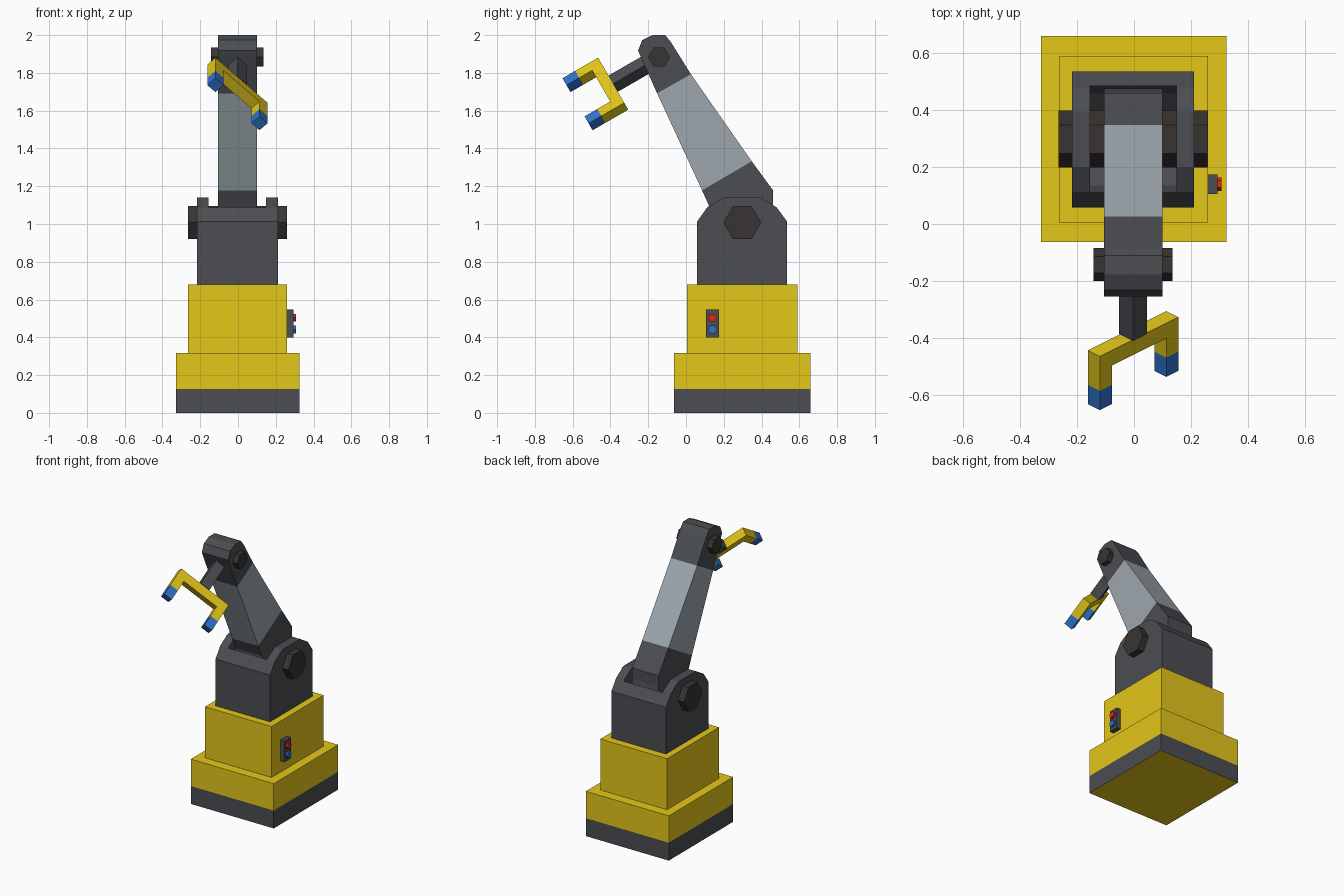
import bpy, bmesh
from math import cos, sin, radians
from mathutils import Vector, Matrix

if "Cube" in bpy.data.objects:
    bpy.data.objects.remove(bpy.data.objects["Cube"])

CX = -0.003  # centre plane of the machine


def mat(name, rgb):
    m = bpy.data.materials.new(name)
    m.diffuse_color = (*rgb, 1)
    m.use_nodes = True
    m.node_tree.nodes["Principled BSDF"].inputs["Base Color"].default_value = m.diffuse_color
    return m


YELLOW = mat("yellow_paint", (0.78, 0.57, 0.01))
DARK = mat("dark_grey", (0.07, 0.075, 0.085))
LIGHT = mat("light_grey", (0.34, 0.39, 0.43))
BOLT = mat("bolt_brown", (0.04, 0.034, 0.032))
BLUE = mat("blue_rubber", (0.03, 0.17, 0.6))
RED = mat("red_button", (0.75, 0.02, 0.01))


def make(name, bm, material):
    bmesh.ops.recalc_face_normals(bm, faces=bm.faces)
    me = bpy.data.meshes.new(name)
    bm.to_mesh(me)
    bm.free()
    me.materials.append(material)
    ob = bpy.data.objects.new(name, me)
    bpy.context.collection.objects.link(ob)
    return ob


def box(name, lo, hi, material, matrix=Matrix()):
    lo, hi = Vector(lo), Vector(hi)
    bm = bmesh.new()
    bmesh.ops.create_cube(bm, size=1)
    bm.transform(matrix @ Matrix.Translation((lo + hi) / 2) @ Matrix.Diagonal((*(hi - lo), 1)))
    return make(name, bm, material)


def prism(name, profile, x0, x1, material):
    """Extrude a (y, z) profile along x."""
    bm = bmesh.new()
    face = bm.faces.new([bm.verts.new((x0, y, z)) for y, z in profile])
    ext = bmesh.ops.extrude_face_region(bm, geom=[face])
    bmesh.ops.translate(bm, vec=(x1 - x0, 0, 0),
                        verts=[g for g in ext["geom"] if isinstance(g, bmesh.types.BMVert)])
    return make(name, bm, material)


def arc(y, z, r, start, end, step):
    return [(y + r * cos(radians(a)), z + r * sin(radians(a))) for a in range(start, end + 1, step)]


def hexagon(y, z, r):
    return arc(y, z, r, 0, 300, 60)


# Stepped base
plinth = box("plinth", (-0.327, -0.063, 0), (0.325, 0.66, 0.127), DARK)
plinth.data.materials.append(YELLOW)
for p in plinth.data.polygons:  # yellow underside
    if p.normal.z < -0.5:
        p.material_index = 1
box("base_lower", (-0.327, -0.063, 0.127), (0.325, 0.66, 0.318), YELLOW)
box("base_upper", (-0.264, 0.006, 0.318), (0.26, 0.59, 0.68), YELLOW)

# Control panel on the right side
box("control_panel", (0.255, 0.105, 0.398), (0.293, 0.174, 0.548), DARK)
prism("red_button", hexagon(0.14, 0.504, 0.024), 0.29, 0.307, RED)
prism("blue_button", hexagon(0.14, 0.441, 0.024), 0.29, 0.307, BLUE)

# Shoulder housing with a rounded pocket for the arm hub
SY, SZ = 0.298, 1.008
housing = prism("shoulder_housing",
                [(0.058, 0.68), (0.058, 1.012), (0.112, 1.088), (0.2, 1.14),
                 (0.395, 1.14), (0.48, 1.088), (0.536, 1.012), (0.536, 0.68)],
                CX - 0.214, CX + 0.214, DARK)
cutter = prism("pocket_cutter",
               arc(SY, SZ, 0.187, 180, 360, 30) + [(SY + 0.187, 1.3), (SY - 0.187, 1.3)],
               CX - 0.152, CX + 0.152, DARK)
cutter.hide_render = True
mod = housing.modifiers.new("pocket", "BOOLEAN")
mod.operation = "DIFFERENCE"
mod.solver = "EXACT"
mod.object = cutter
bpy.context.view_layer.objects.active = housing
bpy.ops.object.modifier_apply(modifier="pocket")
bpy.data.objects.remove(cutter)
prism("shoulder_axle", hexagon(SY, SZ, 0.1), CX - 0.262, CX + 0.262, BOLT)

# Arm: hub end, light middle, head end
AX = (CX - 0.103, CX + 0.103)
low_f, low_b = (0.085, 1.178), (0.348, 1.332)
top_f, top_b = (-0.153, 1.692), (0.026, 1.793)
prism("arm_hub", [low_f, (0.125, 1.09)] + arc(SY, SZ, 0.178, 180, 360, 30)
      + [(0.461, 1.1), (0.461, 1.178), low_b], *AX, DARK)
prism("arm_middle", [low_f, low_b, top_b, top_f], *AX, LIGHT)
prism("arm_head", [top_f, top_b, (-0.08, 1.963), (-0.11, 2.0), (-0.177, 2.0),
                   (-0.232, 1.973), (-0.254, 1.918)], *AX, DARK)
EY, EZ = -0.143, 1.883
prism("head_axle", hexagon(EY, EZ, 0.058), CX - 0.139, CX + 0.139, BOLT)

# Gripper frame: local x across the jaws, local z along the tool, rolled 45 degrees
d = Vector((0, -cos(radians(30)), -sin(radians(30))))
v = Vector((0, -sin(radians(30)), cos(radians(30))))
a = (v - Vector((1, 0, 0))).normalized()
b = d.cross(a)
T = Matrix.Translation((CX, EY, EZ)) @ Matrix((a, b, d)).transposed().to_4x4()

box("wrist_rod", (-0.035, -0.035, 0.02), (0.035, 0.035, 0.281), DARK, T)
box("gripper_bar", (-0.195, -0.03, 0.28), (0.195, 0.03, 0.341), YELLOW, T)
for side, x in (("upper", 0.165), ("lower", -0.165)):
    box(side + "_finger", (x - 0.03, -0.03, 0.341), (x + 0.03, 0.03, 0.42), YELLOW, T)
    box(side + "_fingertip", (x - 0.03, -0.03, 0.42), (x + 0.03, 0.03, 0.498), BLUE, T)
